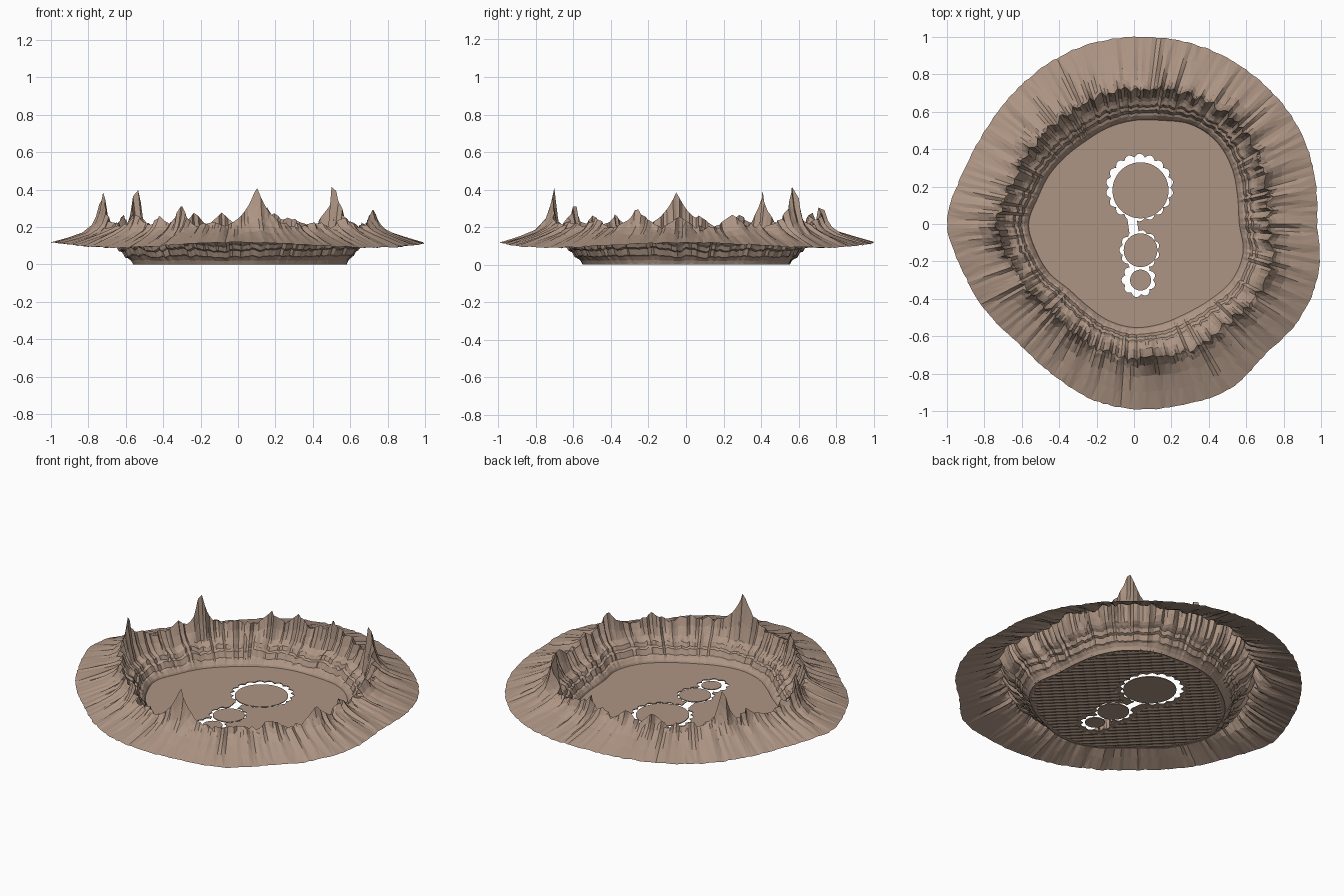
import bpy, bmesh, math, random

random.seed(7)
if "Cube" in bpy.data.objects:
    bpy.data.objects.remove(bpy.data.objects["Cube"], do_unlink=True)

rock = bpy.data.materials.new("brown_rock")
rock.use_nodes = True
COLOUR = (0.42, 0.30, 0.23, 1)
rock.diffuse_color = COLOUR
bsdf = next(n for n in rock.node_tree.nodes if n.type == "BSDF_PRINCIPLED")
bsdf.inputs["Base Color"].default_value = COLOUR
bsdf.inputs["Roughness"].default_value = 0.9

# Radii in hundredths, every 15 degrees counter-clockwise from +x
OUTER = [98, 100, 102, 102, 102, 101, 100, 99, 97, 95, 94, 96,
         100, 95, 92, 89, 91, 96, 99, 100, 102, 99, 102, 102]
FLOOR = [56, 57, 60, 62, 61, 57, 55, 53, 51, 51, 52, 53,
         56, 54, 52, 49, 50, 53, 55, 55, 55, 57, 60, 60]
# Tall peaks on the rim: angle, height, width in degrees
PEAKS = [(184, .39, 9), (278, .42, 8), (48, .44, 6), (143, .42, 5),
         (243, .33, 6), (340, .31, 6), (78, .32, 5)]
SPOKES = 260


def radius(table, angle):
    """Smooth closed interpolation of a radius table."""
    n = len(table)
    u = (angle / math.tau % 1) * n
    i, t = int(u), u % 1
    a, b, c, d = (table[(i + k) % n] / 100 for k in (-1, 0, 1, 2))
    return b + t / 2 * (c - a + t * (2*a - 5*b + 4*c - d + t * (3*(b - c) + d - a)))


def add_object(name, bm):
    mesh = bpy.data.meshes.new(name)
    bm.to_mesh(mesh)
    bm.free()
    mesh.materials.append(rock)
    obj = bpy.data.objects.new(name, mesh)
    bpy.context.collection.objects.link(obj)
    return obj


def prism(name, outline, low, high):
    """Extrude a flat outline between two heights."""
    bm = bmesh.new()
    face = bm.faces.new([bm.verts.new((x, y, low)) for x, y in outline])
    top = bmesh.ops.extrude_face_region(bm, geom=[face])
    for v in top["geom"]:
        if isinstance(v, bmesh.types.BMVert):
            v.co.z = high
    bmesh.ops.recalc_face_normals(bm, faces=bm.faces)
    return add_object(name, bm)


def ring(cx, cy, r, count, lobes=0, depth=0):
    pts = []
    for k in range(count):
        a = math.tau * k / count
        rr = r + depth * abs(math.sin(a * lobes / 2))
        pts.append((cx + rr * math.cos(a), cy + rr * math.sin(a)))
    return pts


# Rim heights: rough crest, random teeth and named peaks
def crest():
    heights = [0.19 + random.uniform(0, .035) for _ in range(SPOKES)]
    for _ in range(26):
        centre, extra = random.randrange(SPOKES), random.uniform(.02, .08)
        for k in range(-4, 5):
            j = (centre + k) % SPOKES
            heights[j] = max(heights[j], .2 + extra * (1 - abs(k) / 5))
    for i in range(SPOKES):
        deg = 360 * i / SPOKES
        for angle, high, width in PEAKS:
            d = abs((deg - angle + 180) % 360 - 180)
            if d < 2.5 * width:
                heights[i] = max(heights[i], .18 + (high - .18) * math.exp(-1.3 * d / width))
    return heights


# Crater wall, rim and sloping outer skirt as one open surface
WALL = [(0, 0), (.06, .022), (.16, .04), (.24, .046), (.33, .078),
        (.43, .085), (.5, .107), (.62, .117), (.72, .13)]
SKIRT = [.07, .16, .36, .66, 1]
bm = bmesh.new()
heights = crest()
spokes = []
ledge = pleat = 0
for i in range(SPOKES):
    a = math.tau * i / SPOKES
    rf, ro = radius(FLOOR, a), radius(OUTER, a)
    rim = .5 * rf + .45 * ro + random.uniform(-.018, .018)
    h = heights[i]
    ledge = .75 * ledge + random.uniform(-.006, .006)
    pleat = .5 * pleat + random.uniform(-.013, .013)
    line = []
    for f, z in WALL:
        wobble = ledge * math.sin(math.pi * f) * 1.5
        line.append((rf + (rim - rf) * f, z + wobble))
    line.append((rim - .02, .15 + .4 * (h - .17)))
    line.append((rim, h))
    edge = .104 + .014 * math.cos(4 * a) + random.uniform(-.003, .003)
    for t in SKIRT:
        z = edge + (.19 - edge) * (1 - t) + (h - .19) * math.exp(-9 * t)
        r = rim + (ro - rim) * t + (random.uniform(-.003, .003) if t == 1 else 0)
        line.append((r, z + pleat * (1.1 - t)))
    spokes.append([bm.verts.new((r * math.cos(a), r * math.sin(a), z)) for r, z in line])
for i in range(SPOKES):
    p, q = spokes[i], spokes[(i + 1) % SPOKES]
    for k in range(len(p) - 1):
        bm.faces.new((p[k], p[k + 1], q[k + 1], q[k]))
bmesh.ops.triangulate(bm, faces=bm.faces)
add_object("crater_wall", bm)

# Flat floor with scalloped openings
floor_line = []
for i in range(SPOKES):
    a = math.tau * i / SPOKES
    r = radius(FLOOR, a) + .003
    floor_line.append((r * math.cos(a), r * math.sin(a)))
floor = prism("crater_floor", floor_line, .007, .012)
HOLES = [(.03, .195, .163, 18, .018), (.03, -.14, .094, 11, .014), (.025, -.3, .076, 9, .016)]
cutters = [prism("hole_cutter", ring(x, y, r, lobes * 6, lobes, d), -.1, .1)
           for x, y, r, lobes, d in HOLES]
cutters.append(prism("neck_cutter", [(-.04, .06), (.01, .06), (.03, -.08), (-.02, -.08)], -.1, .1))
for cutter in cutters:
    cutter.hide_render = True
    mod = floor.modifiers.new("opening", "BOOLEAN")
    mod.operation, mod.solver, mod.object = "DIFFERENCE", "EXACT", cutter
    bpy.context.view_layer.objects.active = floor
    bpy.ops.object.modifier_apply(modifier=mod.name)
    bpy.data.objects.remove(cutter, do_unlink=True)

# Round islands inside the openings
for name, y, r in [("large_island", .18, .15), ("middle_island", -.14, .09),
                   ("small_island", -.3, .056)]:
    prism(name, ring(.035, y, r, 48), .006, .011)

# Waffled underside of the floor
STEP = .024
bm = bmesh.new()
grid = {}
count = int(.65 / STEP)


def inside(i, j):
    x, y = i * STEP, j * STEP
    if math.hypot(x, y) > radius(FLOOR, math.atan2(y, x)) - .004:
        return False
    if abs(x) < .06 and abs(y) < .08:
        return False
    return all(math.hypot(x - cx, y - cy) > r + d + .004 for cx, cy, r, _, d in HOLES)


def corner(i, j):
    if (i, j) not in grid:
        grid[i, j] = bm.verts.new((i * STEP, j * STEP, .006 * ((i + j) % 2)))
    return grid[i, j]


for i in range(-count, count):
    for j in range(-count, count):
        cell = [(i, j), (i, j + 1), (i + 1, j + 1), (i + 1, j)]
        if all(inside(*c) for c in cell):
            bm.faces.new([corner(*c) for c in cell])
bmesh.ops.triangulate(bm, faces=bm.faces)
add_object("floor_underside", bm)
